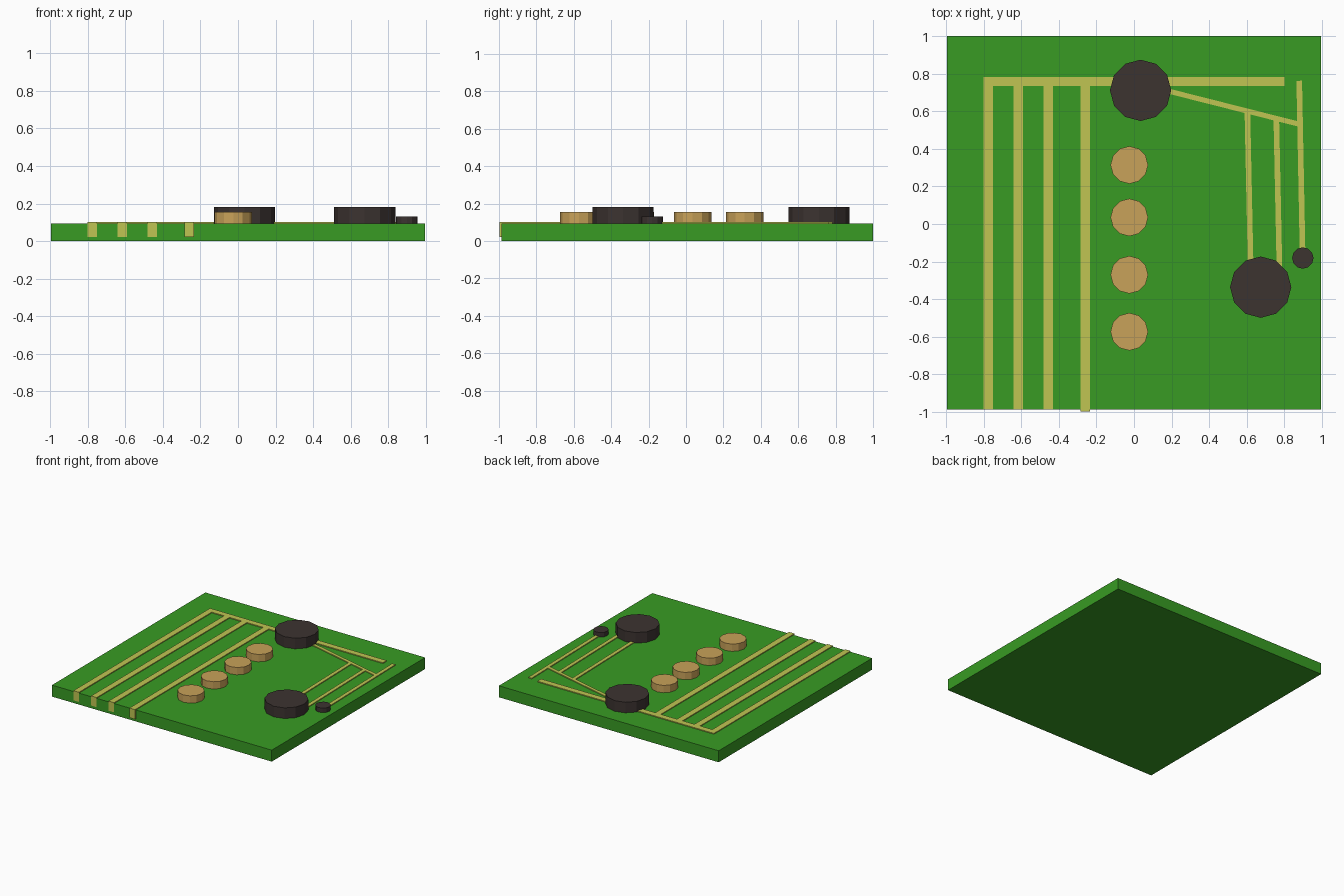
import bpy
from math import atan2, hypot

if "Cube" in bpy.data.objects:
    bpy.data.objects.remove(bpy.data.objects["Cube"])


def material(name, color):
    m = bpy.data.materials.new(name)
    m.diffuse_color = (*color, 1)
    m.use_nodes = True
    m.node_tree.nodes["Principled BSDF"].inputs["Base Color"].default_value = m.diffuse_color
    return m


GREEN = material("board_green", (0.04, 0.33, 0.017))
GOLD = material("trace_gold", (0.53, 0.56, 0.085))
TAN = material("tan", (0.58, 0.36, 0.10))
DARK = material("dark_brown", (0.045, 0.033, 0.030))


def box(name, x0, x1, y0, y1, z0, z1, mat):
    bpy.ops.mesh.primitive_cube_add(
        size=1, location=((x0 + x1) / 2, (y0 + y1) / 2, (z0 + z1) / 2))
    ob = bpy.context.object
    ob.name = name
    ob.scale = (x1 - x0, y1 - y0, z1 - z0)
    ob.data.materials.append(mat)
    return ob


def strip(name, a, b, width):
    """Thin straight trace between two points on the board."""
    length = hypot(b[0] - a[0], b[1] - a[1])
    ob = box(name, -length / 2, length / 2, -width / 2, width / 2, 0.022, 0.101, GOLD)
    ob.location.x, ob.location.y = (a[0] + b[0]) / 2, (a[1] + b[1]) / 2
    ob.rotation_euler.z = atan2(b[1] - a[1], b[0] - a[0])


def disc(name, x, y, r, top, mat):
    base = 0.085
    bpy.ops.mesh.primitive_cylinder_add(
        vertices=12, radius=r, depth=top - base, location=(x, y, (top + base) / 2))
    ob = bpy.context.object
    ob.name = name
    ob.data.materials.append(mat)


# Board
box("board", -0.996, 0.996, -0.986, 1.0, 0, 0.094, GREEN)

# Wide traces: one cross bar and four that run over the front edge
box("cross_trace", -0.80, 0.80, 0.733, 0.782, 0.022, 0.101, GOLD)
for i, (x, front) in enumerate([(-0.776, -0.987), (-0.615, -0.987),
                                (-0.457, -0.987), (-0.26, -0.998)]):
    box(f"edge_trace_{i + 1}", x - 0.025, x + 0.025, front, 0.734, 0.022, 0.101, GOLD)

# Narrow traces
strip("diagonal_trace", (0.10, 0.728), (0.89, 0.528), 0.027)
strip("narrow_trace_1", (0.603, 0.605), (0.621, -0.25), 0.03)
strip("narrow_trace_2", (0.757, 0.565), (0.774, -0.25), 0.03)
strip("narrow_trace_3", (0.879, 0.762), (0.897, -0.17), 0.03)

# Large and small dark components
disc("large_component_1", 0.035, 0.711, 0.163, 0.181, DARK)
disc("large_component_2", 0.674, -0.336, 0.163, 0.181, DARK)
disc("small_component", 0.898, -0.181, 0.057, 0.131, DARK)

# Row of tan buttons
for i, y in enumerate([0.314, 0.035, -0.27, -0.573]):
    disc(f"button_{i + 1}", -0.025, y, 0.1, 0.154, TAN)
